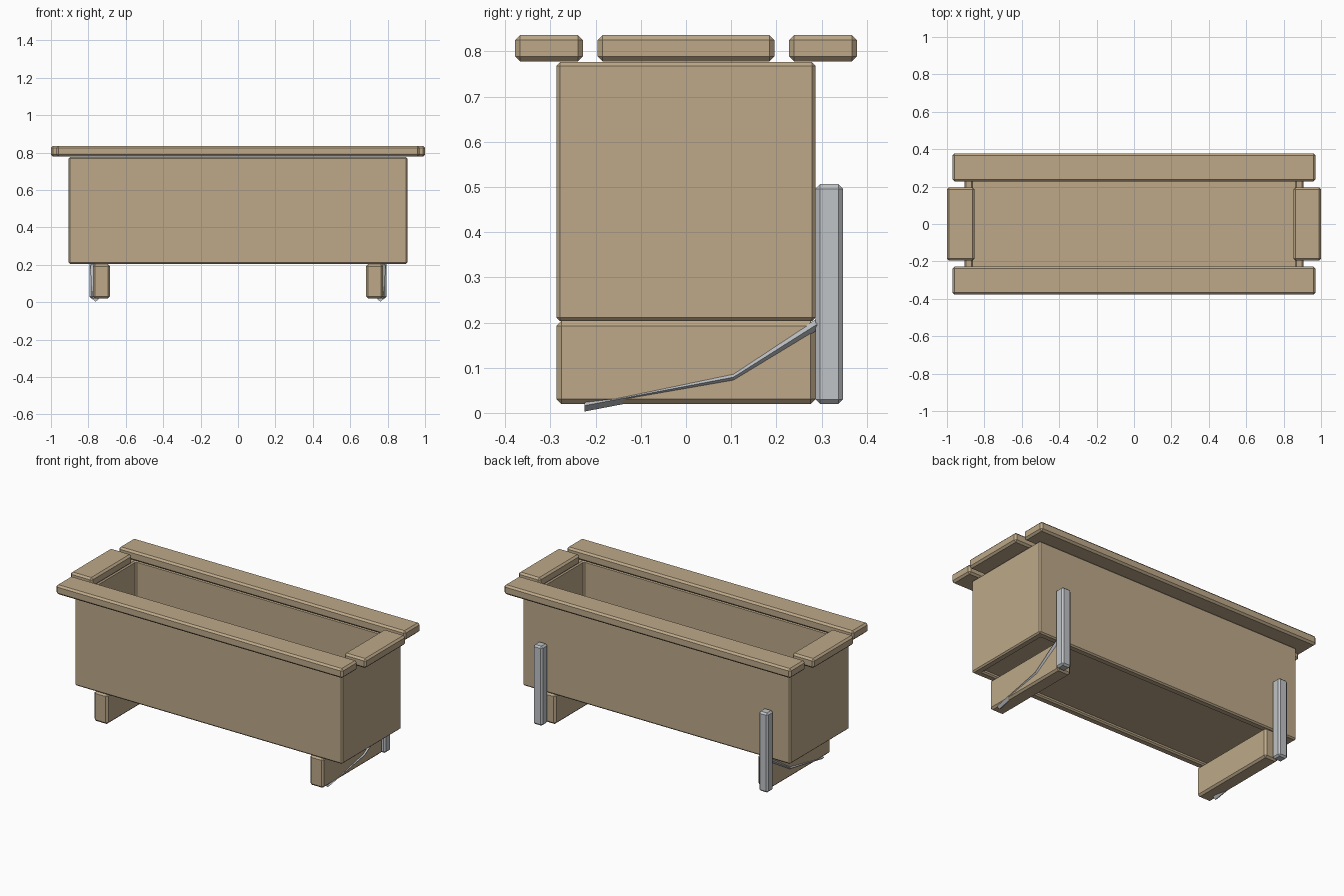
import bpy
import bmesh

if "Cube" in bpy.data.objects:
    bpy.data.objects.remove(bpy.data.objects["Cube"], do_unlink=True)


def material(name, color):
    mat = bpy.data.materials.new(name)
    mat.use_nodes = True
    mat.diffuse_color = color
    mat.node_tree.nodes["Principled BSDF"].inputs["Base Color"].default_value = color
    return mat


WOOD = material("tan wood", (0.51, 0.395, 0.25, 1))
STEEL = material("grey steel", (0.53, 0.55, 0.575, 1))


def add_object(name, bm, mat, bevel=0.0):
    bmesh.ops.recalc_face_normals(bm, faces=bm.faces)
    mesh = bpy.data.meshes.new(name)
    bm.to_mesh(mesh)
    bm.free()
    mesh.materials.append(mat)
    obj = bpy.data.objects.new(name, mesh)
    bpy.context.collection.objects.link(obj)
    if bevel:
        mod = obj.modifiers.new("chamfer", "BEVEL")
        mod.width = bevel
        mod.segments = 1
    return obj


def box_mesh(low, high):
    bm = bmesh.new()
    bmesh.ops.create_cube(bm, size=1)
    for v in bm.verts:
        v.co = [lo + (c + 0.5) * (hi - lo) for c, lo, hi in zip(v.co, low, high)]
    return bm


def board(name, x, y, z, mat, bevel):
    low, high = zip(sorted(x), sorted(y), sorted(z))
    return add_object(name, box_mesh(low, high), mat, bevel)


def brace(name, side):
    # Diamond bar swept along a bent path on the outer side of the foot
    path = [(0.761, -0.225, 0.016), (0.768, 0.105, 0.079), (0.774, 0.29, 0.196)]
    bm = bmesh.new()
    rings = []
    for x, y, z in path:
        rings.append([bm.verts.new((side * (x + dx), y, z + dz))
                      for dx, dz in ((0.016, 0), (0, 0.013), (-0.016, 0), (0, -0.013))])
    for a, b in zip(rings, rings[1:]):
        for i in range(4):
            j = (i + 1) % 4
            bm.faces.new((a[i], a[j], b[j], b[i]))
    bm.faces.new(rings[0])
    bm.faces.new(rings[-1])
    add_object(name, bm, STEEL)


# Trough walls: open tube thickened inwards
bm = box_mesh((-0.905, -0.287, 0.203), (0.905, 0.287, 0.776))
bmesh.ops.delete(bm, geom=[f for f in bm.faces if abs(f.normal.z) > 0.5], context="FACES_ONLY")
walls = add_object("trough_walls", bm, WOOD)
thick = walls.modifiers.new("thickness", "SOLIDIFY")
thick.thickness = 0.045
thick.offset = -1
thick.use_even_offset = True
chamfer = walls.modifiers.new("chamfer", "BEVEL")
chamfer.width = 0.008
chamfer.segments = 1

# Floor panel, slightly recessed from below
board("trough_floor", (-0.862, 0.862), (-0.244, 0.244), (0.222, 0.26), WOOD, 0)

# Top rails
for side, name in ((-1, "front_rail"), (1, "back_rail")):
    board(name, (-0.97, 0.97), (side * 0.228, side * 0.378), (0.778, 0.836), WOOD, 0.011)

# Parts repeated at both ends
for side, name in ((-1, "right"), (1, "left")):
    board(name + "_end_rail", (side * 0.852, side), (-0.196, 0.196), (0.778, 0.836), WOOD, 0.011)
    board(name + "_foot", (side * 0.684, side * 0.776), (-0.287, 0.287), (0.02, 0.203), WOOD, 0.011)
    board(name + "_post", (side * 0.732, side * 0.794), (0.287, 0.347), (0.02, 0.506), STEEL, 0.01)
    brace(name + "_brace", side)
